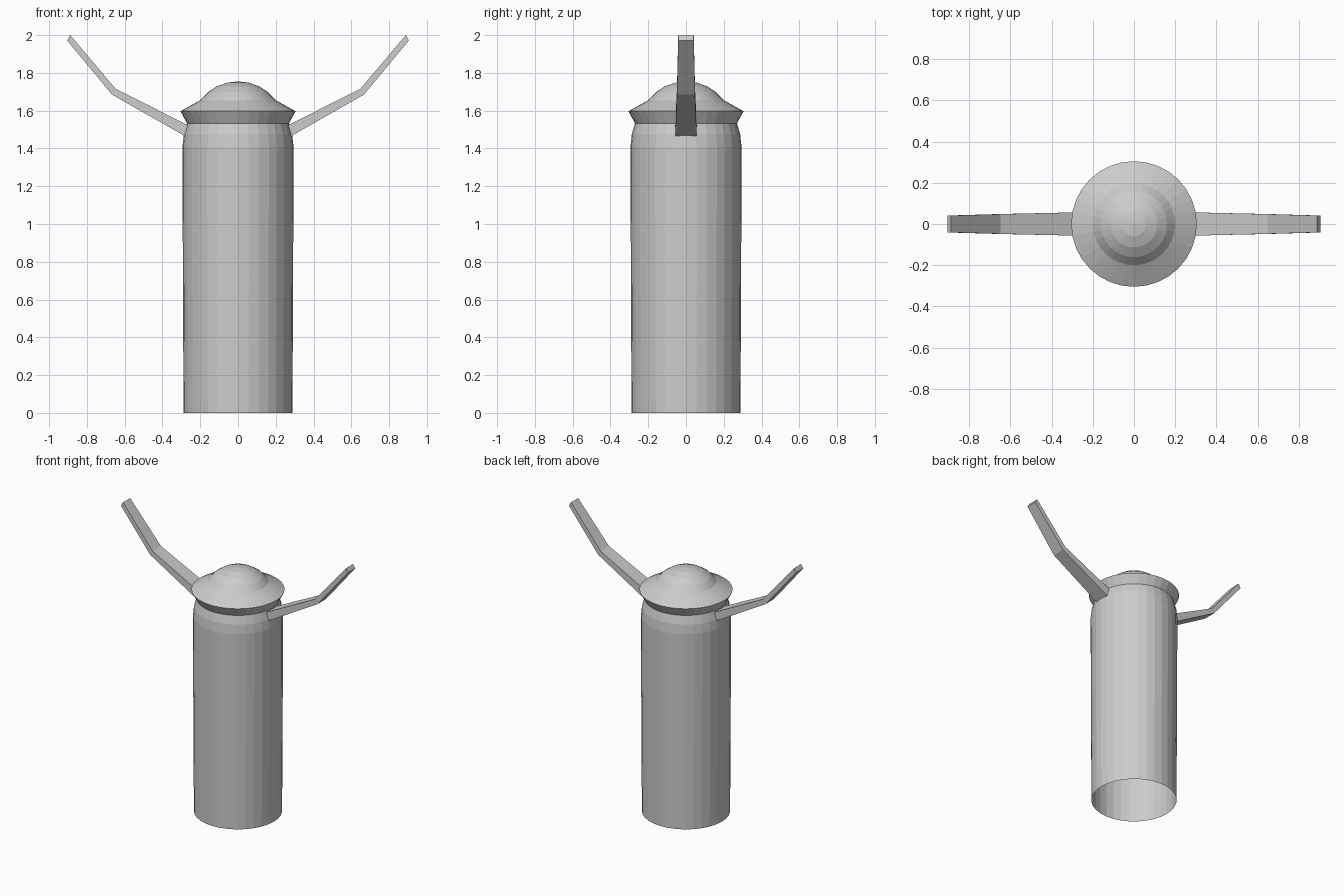
import bpy, bmesh, math
from mathutils import Vector

if "Cube" in bpy.data.objects:
    bpy.data.objects.remove(bpy.data.objects["Cube"])

SIDES = 32


def make_object(name, bm):
    bmesh.ops.recalc_face_normals(bm, faces=bm.faces)
    mesh = bpy.data.meshes.new(name)
    bm.to_mesh(mesh)
    bm.free()
    obj = bpy.data.objects.new(name, mesh)
    bpy.context.collection.objects.link(obj)
    return obj


def lathe(name, profile):
    bm = bmesh.new()
    verts = [bm.verts.new((r, 0, z)) for r, z in profile]
    edges = [bm.edges.new(pair) for pair in zip(verts, verts[1:])]
    bmesh.ops.spin(bm, geom=verts + edges, cent=(0, 0, 0), axis=(0, 0, 1),
                   angle=2 * math.pi, steps=SIDES)
    bmesh.ops.remove_doubles(bm, verts=bm.verts, dist=0.0005)
    return make_object(name, bm)


# Body: open-bottomed tube with a rounded shoulder
lathe("body", [(0.288, 0), (0.290, 0.35), (0.292, 0.75), (0.293, 1.06),
               (0.294, 1.41), (0.287, 1.475), (0.270, 1.533)])

# Cap: flared brim, sloping top and shallow dome
R, base_z = 0.25, 1.505
dome = [(R * math.sin(math.radians(a)), base_z + R * math.cos(math.radians(a)))
        for a in (53.13, 40, 27, 13.5, 0)]
lathe("cap", [(0.270, 1.533), (0.305, 1.597)] + dome)

# Arms: bent tapering bars, (lower edge, upper edge, half width) per station
stations = [((0.265, 1.456), (0.265, 1.523), 0.057),
            ((0.667, 1.685), (0.648, 1.716), 0.048),
            ((0.905, 1.972), (0.888, 2.000), 0.041)]


def arm(name, side):
    bm = bmesh.new()
    rings = []
    for (x0, z0), (x1, z1), w in stations:
        corners = [(x0, -w, z0), (x0, w, z0), (x1, w, z1), (x1, -w, z1)]
        rings.append([bm.verts.new((side * x, y, z)) for x, y, z in corners])
    for a, b in zip(rings, rings[1:]):
        for i in range(4):
            j = (i + 1) % 4
            bm.faces.new((a[i], a[j], b[j], b[i]))
    bm.faces.new(rings[0])
    bm.faces.new(rings[-1])
    return make_object(name, bm)


arm("right_arm", 1)
arm("left_arm", -1)
